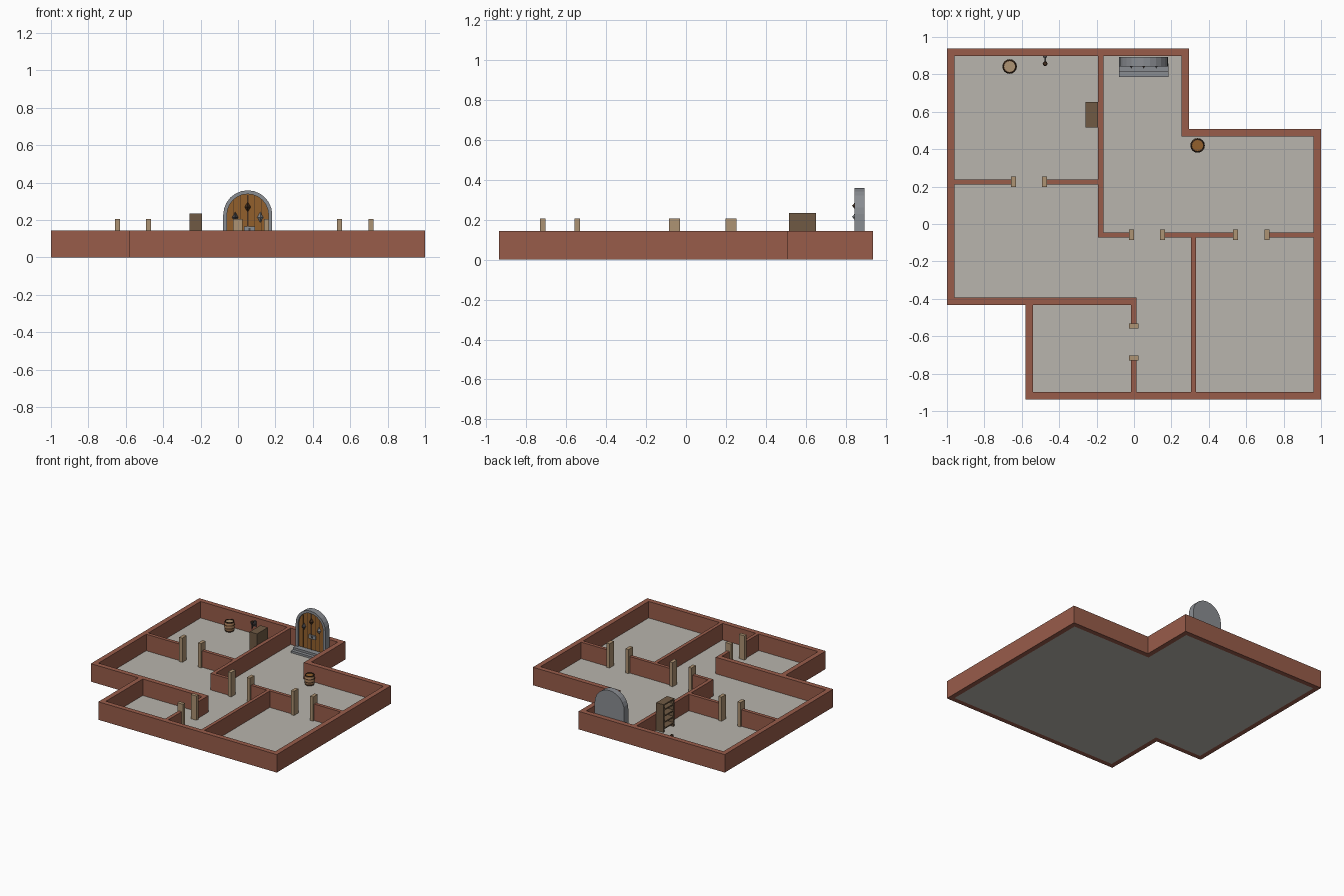
import bpy, bmesh, math
from mathutils import Vector

if "Cube" in bpy.data.objects:
    bpy.data.objects.remove(bpy.data.objects["Cube"])


def mat(name, r, g, b):
    m = bpy.data.materials.new(name)
    lin = [((c / 255 + 0.055) / 1.055) ** 2.4 for c in (r, g, b)]
    m.diffuse_color = (*lin, 1)
    m.use_nodes = True
    m.node_tree.nodes["Principled BSDF"].inputs["Base Color"].default_value = m.diffuse_color
    return m


BRICK = mat("red brown wall", 152, 92, 74)
FLOOR = mat("grey floor", 184, 181, 173)
TAN = mat("tan post", 174, 147, 115)
SHELF = mat("dark shelf wood", 112, 90, 68)
STONE = mat("grey stone", 138, 141, 146)
DOOR = mat("door wood", 146, 96, 44)
STAVE = mat("barrel wood", 172, 130, 92)
DARK = mat("dark wood", 70, 48, 32)
IRON = mat("dark iron", 74, 72, 74)


def finish(name, bm, mats, smooth=False):
    bmesh.ops.recalc_face_normals(bm, faces=bm.faces)
    me = bpy.data.meshes.new(name)
    bm.to_mesh(me)
    bm.free()
    for m in mats:
        me.materials.append(m)
    ob = bpy.data.objects.new(name, me)
    bpy.context.collection.objects.link(ob)
    if smooth:
        bpy.context.view_layer.objects.active = ob
        ob.select_set(True)
        bpy.ops.object.shade_smooth_by_angle(angle=math.radians(35))
        ob.select_set(False)
    return ob


def box(name, x0, x1, y0, y1, z0, z1, m):
    bm = bmesh.new()
    bmesh.ops.create_cube(bm, size=1)
    for v in bm.verts:
        v.co = ((x0 + x1) / 2 + v.co.x * (x1 - x0), (y0 + y1) / 2 + v.co.y * (y1 - y0),
                (z0 + z1) / 2 + v.co.z * (z1 - z0))
    return finish(name, bm, [m])


def prism(name, pts, vec, m):
    """Extrude a flat polygon along a vector."""
    bm = bmesh.new()
    f = bm.faces.new([bm.verts.new(p) for p in pts])
    ex = bmesh.ops.extrude_face_region(bm, geom=[f], use_keep_orig=True)
    bmesh.ops.translate(bm, vec=vec, verts=[e for e in ex["geom"] if isinstance(e, bmesh.types.BMVert)])
    return finish(name, bm, [m])


def band(name, a, b, vec, m, closed=True):
    """Solid strip between two matching outlines, extruded along a vector."""
    bm = bmesh.new()
    vec = Vector(vec)
    rows = [[bm.verts.new(Vector(p) + o) for p in line] for line, o in
            ((a, vec * 0), (b, vec * 0), (b, vec), (a, vec))]
    n = len(a)
    for i in range(n if closed else n - 1):
        j = (i + 1) % n
        for k in range(4):
            r, s = rows[k], rows[(k + 1) % 4]
            bm.faces.new((r[i], r[j], s[j], s[i]))
    if not closed:
        for i in (0, n - 1):
            bm.faces.new([r[i] for r in rows])
    return finish(name, bm, [m])


def lathe(name, prof, mats, loc, n=16):
    """prof: (radius, z, material index of the ring above it)"""
    bm = bmesh.new()
    rings = [[bm.verts.new((loc[0] + r * math.cos(2 * math.pi * i / n),
                            loc[1] + r * math.sin(2 * math.pi * i / n), loc[2] + z))
              for i in range(n)] for r, z, _ in prof]
    for k in range(len(rings) - 1):
        for i in range(n):
            j = (i + 1) % n
            f = bm.faces.new((rings[k][i], rings[k][j], rings[k + 1][j], rings[k + 1][i]))
            f.material_index = prof[k][2]
    bm.faces.new(rings[0])
    bm.faces.new(rings[-1]).material_index = prof[-1][2]
    return finish(name, bm, mats, True)


# Outer wall ring and floor
H, T, FZ = 0.144, 0.04, 0.012
outer = [(-1, .938), (.294, .938), (.294, .508), (1, .508), (1, -.938), (-.58, -.938), (-.58, -.433), (-1, -.433)]
inner = [(-.96, .898), (.254, .898), (.254, .468), (.96, .468), (.96, -.898), (-.54, -.898), (-.54, -.393), (-.96, -.393)]
band("outer_wall", [(x, y, 0) for x, y in outer], [(x, y, 0) for x, y in inner], (0, 0, H), BRICK)
prism("floor", [(x, y, 0) for x, y in inner], (0, 0, FZ), FLOOR)

# Inner walls
for i, (x0, x1, y0, y1) in enumerate([
        (-.56, .013, -.433, -.393), (-.015, .013, -.55, -.41), (-.015, .013, -.91, -.71),
        (-.193, -.164, -.072, .91), (-.97, -.64, .211, .239), (-.48, -.18, .211, .239),
        (-.18, -.015, -.072, -.045), (.15, .545, -.072, -.045), (.715, .97, -.072, -.045),
        (.305, .332, -.91, -.06)]):
    box(f"inner_wall_{i}", x0, x1, y0, y1, .004, H, BRICK)

# Doorway posts
for i, (x, y, across) in enumerate([(-.645, .225, 1), (-.478, .225, 1), (-.014, -.058, 1), (.152, -.058, 1),
                                    (.543, -.058, 1), (.712, -.058, 1), (-.001, -.545, 0), (-.001, -.717, 0)]):
    a, b = (.0135, .028) if across else (.025, .0135)
    box(f"doorway_post_{i}", x - a, x + a, y - b, y + b, .004, .206, TAN)

# Arched gate
CX = 0.052


def arch(r, y, z0=FZ, spring=.228, n=12):
    arc = [(CX + r * math.cos(math.pi * i / n), y, spring + r * math.sin(math.pi * i / n)) for i in range(n + 1)]
    return [(CX + r, y, z0)] + arc + [(CX - r, y, z0)]


prism("gate_back", arch(.131, .878), (0, .016, 0), STONE)
band("gate_stone_arch", arch(.131, .843), arch(.111, .843), (0, .036, 0), STONE, False)
prism("gate_door", arch(.1112, .856), (0, .023, 0), DOOR)
# Joints between arch stones and door planks
for x in (-.075, -.038, .038, .075):
    top = .228 + math.sqrt(.109 ** 2 - x * x)
    box("plank_joint", CX + x - .0015, CX + x + .0015, .8545, .858, .04, top, DARK)
box("gate_centre_gap", CX - .005, CX + .005, .852, .858, .04, .335, DARK)


def diamond(name, x, z, w, h, m):
    bm = bmesh.new()
    rim = [bm.verts.new(p) for p in ((x - w, .857, z), (x, .857, z - h), (x + w, .857, z), (x, .857, z + h))]
    tip = bm.verts.new((x, .832, z))
    for i in range(4):
        bm.faces.new((rim[i], rim[(i + 1) % 4], tip))
    bm.faces.new(rim)
    finish(name, bm, [m])


for s in (-1, 1):
    diamond("gate_stud", CX + s * .067, .215, .017, .03, IRON if s < 0 else STONE)
diamond("gate_centre_stud", CX, .27, .017, .03, DARK)
box("gate_lock", CX - .02, CX + .04, .846, .858, .135, .165, STONE)
box("gate_keyhole", CX + .004, CX + .014, .843, .847, .142, .158, IRON)

# Gate steps
box("upper_step", -.08, .184, .812, .857, .004, .045, STONE)
box("lower_step", -.08, .184, .785, .813, .004, .028, STONE)

# Shelf unit, open towards -x
X0, X1, Y0, Y1 = -.258, -.193, .516, .652
for y in (Y0, Y1 - .01):
    box("shelf_side", X0, X1, y, y + .01, FZ, .235, SHELF)
box("shelf_back", X1 - .006, X1, Y0, Y1, .03, .235, SHELF)
for z in (.035, .085, .135, .185, .225):
    box("shelf_board", X0, X1, Y0, Y1, z, z + .01, SHELF)

# Barrels
barrel = [(.033, 0, 1), (.0355, .012, 0), (.0375, .024, 1), (.039, .032, 0), (.039, .048, 1),
          (.0375, .056, 0), (.0355, .068, 1), (.034, .078, 1), (.029, .078, 1), (.029, .073, 2)]
lathe("barrel_back_room", barrel, [STAVE, DARK, TAN], (-.665, .842, FZ))
lathe("barrel_hall", barrel, [STAVE, DARK, DOOR], (.34, .42, FZ))

# Wall torch holder
box("torch_plate", -.486, -.464, .891, .9, .075, .12, IRON)
box("torch_arm", -.479, -.471, .855, .895, .088, .096, IRON)
lathe("torch_cup", [(.004, 0, 0), (.006, .04, 0), (.013, .055, 0), (.013, .062, 1), (.009, .066, 1)],
      [IRON, DARK], (-.475, .857, .066), 8)
